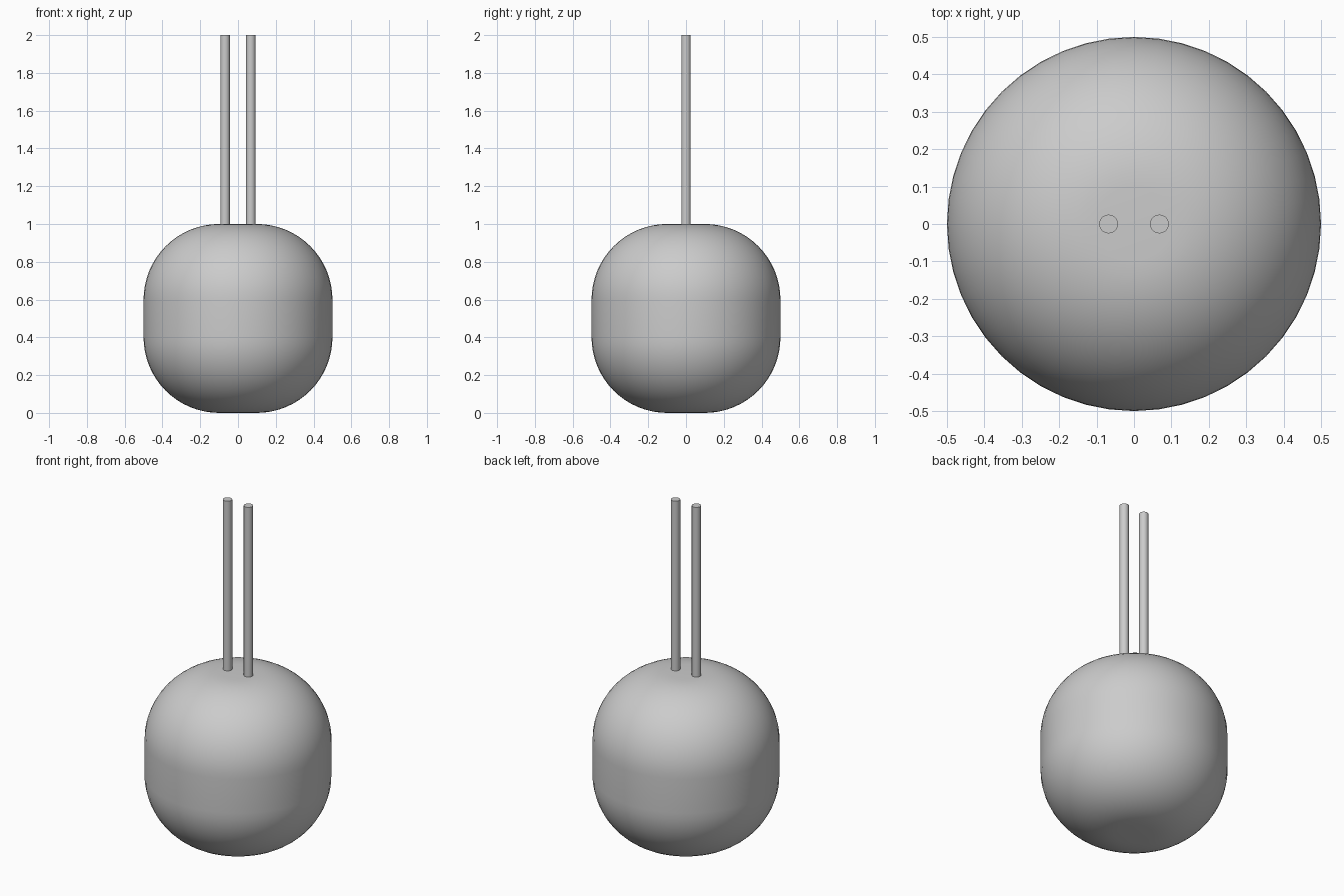
import bpy
import math

cube = bpy.data.objects.get("Cube")
if cube:
    bpy.data.objects.remove(cube, do_unlink=True)

# One plain grey for every part
grey = bpy.data.materials.new("plain_grey")
grey.use_nodes = True
colour = (0.6, 0.6, 0.6, 1.0)
grey.diffuse_color = colour
grey.node_tree.nodes["Principled BSDF"].inputs["Base Color"].default_value = colour


def cylinder(name, radius, bottom, top, x=0.0, sides=32):
    bpy.ops.mesh.primitive_cylinder_add(
        vertices=sides, radius=radius, depth=top - bottom,
        location=(x, 0, (bottom + top) / 2))
    obj = bpy.context.object
    obj.name = name
    obj.data.materials.append(grey)
    return obj


# Rounded body: a cylinder with broad bevels on both rims
body = cylinder("body", 0.5, 0, 1, sides=48)
bevel = body.modifiers.new("rounded_rims", 'BEVEL')
bevel.width = 0.4
bevel.segments = 16
bevel.limit_method = 'ANGLE'
bevel.angle_limit = math.radians(60)
bpy.ops.object.modifier_apply(modifier=bevel.name)
bpy.ops.object.shade_smooth_by_angle(angle=math.radians(30))

# Pair of thin upright rods, seated slightly into the body
for name, side in (("left_rod", 1), ("right_rod", -1)):
    cylinder(name, 0.025, 0.98, 2, side * 0.068)
    bpy.ops.object.shade_smooth_by_angle(angle=math.radians(30))
